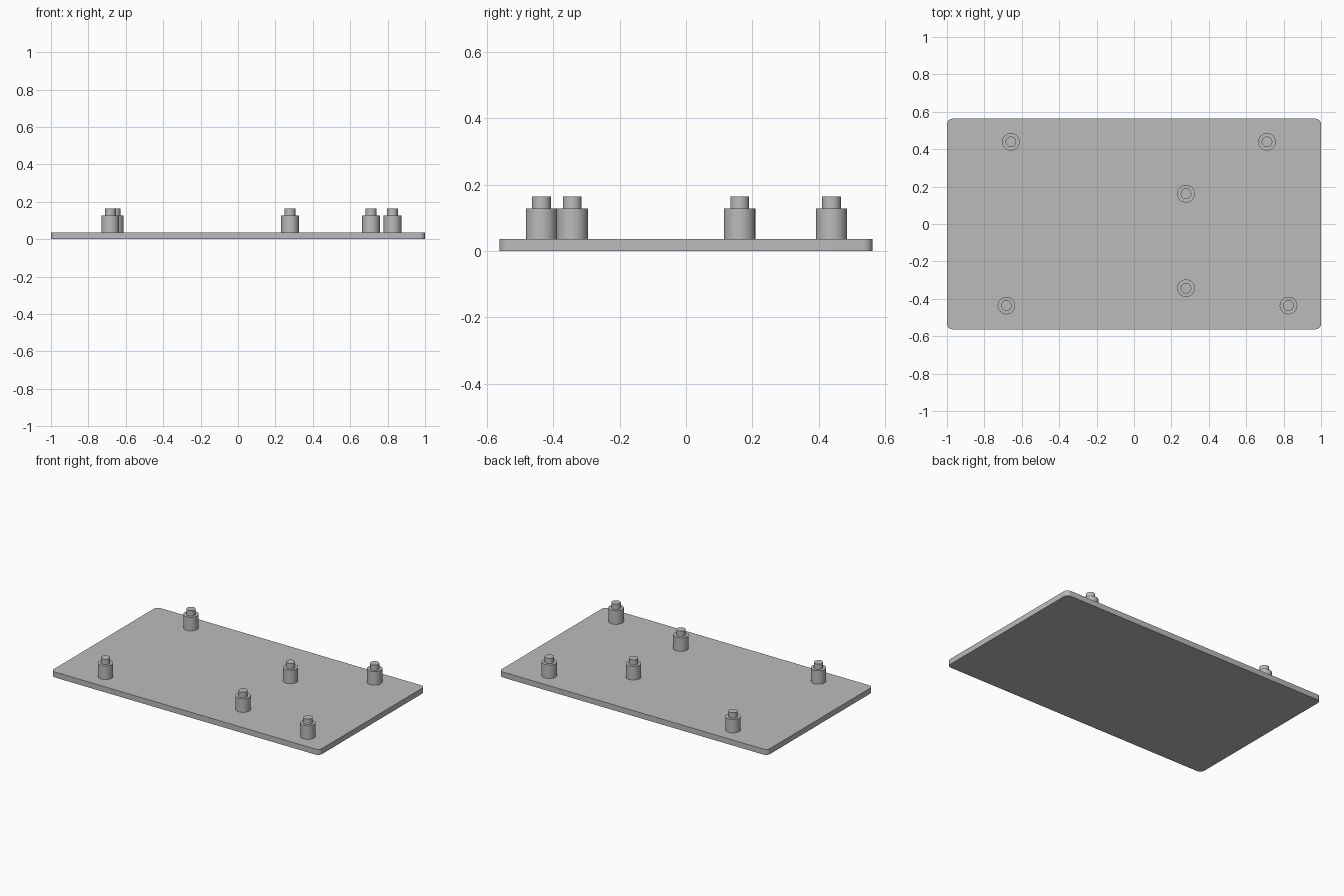
import bpy
import bmesh
import math

cube = bpy.data.objects.get("Cube")
if cube:
    bpy.data.objects.remove(cube, do_unlink=True)

grey = bpy.data.materials.new("plain grey")
grey.use_nodes = True
colour = (0.5, 0.5, 0.5, 1)
grey.diffuse_color = colour
grey.node_tree.nodes["Principled BSDF"].inputs["Base Color"].default_value = colour

HALF_X, HALF_Y, CORNER = 1.0, 0.563, 0.03
PLATE_TOP, COLLAR_TOP, PIN_TOP = 0.037, 0.128, 0.164
COLLAR_R, PIN_R = 0.047, 0.0285
SEGMENTS = 48


def finish(name, bm, location=(0, 0, 0)):
    bmesh.ops.recalc_face_normals(bm, faces=bm.faces)
    mesh = bpy.data.meshes.new(name)
    bm.to_mesh(mesh)
    bm.free()
    mesh.materials.append(grey)
    obj = bpy.data.objects.new(name, mesh)
    obj.location = location
    bpy.context.collection.objects.link(obj)
    bpy.ops.object.select_all(action="DESELECT")
    obj.select_set(True)
    bpy.context.view_layer.objects.active = obj
    bpy.ops.object.shade_smooth_by_angle(angle=math.radians(30))
    return obj


# Base plate with rounded upright corners
def base_plate():
    bm = bmesh.new()
    bmesh.ops.create_cube(bm, size=1)
    for v in bm.verts:
        v.co.x *= 2 * HALF_X
        v.co.y *= 2 * HALF_Y
        v.co.z = (v.co.z + 0.5) * PLATE_TOP
    upright = [e for e in bm.edges
               if abs(e.verts[0].co.z - e.verts[1].co.z) > PLATE_TOP / 2]
    bmesh.ops.bevel(bm, geom=upright, offset=CORNER, segments=8,
                    profile=0.5, affect="EDGES")
    finish("base_plate", bm)


# Stepped standoff: a wide collar with a narrow pin, turned from a profile
def standoff(name, x, y):
    profile = [(COLLAR_R, PLATE_TOP), (COLLAR_R, COLLAR_TOP),
               (PIN_R, COLLAR_TOP), (PIN_R, PIN_TOP)]
    bm = bmesh.new()
    rings = []
    for r, z in profile:
        rings.append([bm.verts.new((r * math.cos(a), r * math.sin(a), z))
                      for a in (math.tau * i / SEGMENTS for i in range(SEGMENTS))])
    for low, high in zip(rings, rings[1:]):
        for i in range(SEGMENTS):
            j = (i + 1) % SEGMENTS
            bm.faces.new((low[i], low[j], high[j], high[i]))
    bm.faces.new(rings[0])
    bm.faces.new(rings[-1])
    finish(name, bm, (x, y, 0))


base_plate()
for name, x, y in [
    ("back_right_standoff", -0.658, 0.439),
    ("back_left_standoff", 0.711, 0.439),
    ("middle_back_standoff", 0.278, 0.162),
    ("middle_front_standoff", 0.278, -0.343),
    ("front_right_standoff", -0.682, -0.436),
    ("front_left_standoff", 0.826, -0.436),
]:
    standoff(name, x, y)
